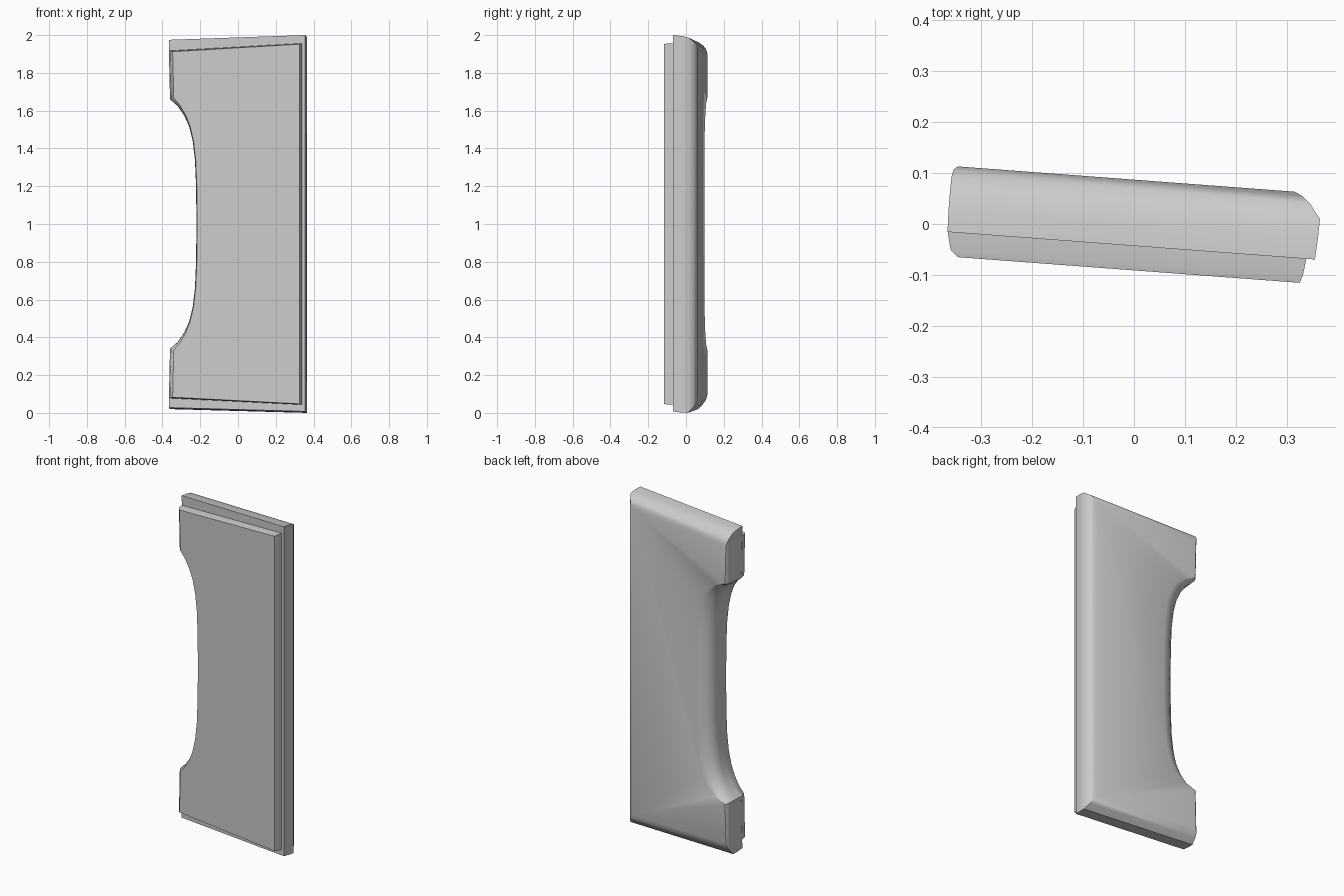
import bpy, bmesh, math

if "Cube" in bpy.data.objects:
    bpy.data.objects.remove(bpy.data.objects["Cube"])

grey = bpy.data.materials.new("plain grey")
grey.use_nodes = True
colour = (0.6, 0.6, 0.6, 1)
grey.diffuse_color = colour
grey.node_tree.nodes["Principled BSDF"].inputs["Base Color"].default_value = colour

# Lower half of the side cutout, from the tab corner to mid height
ARC = [(-0.36, 0.34), (-0.32, 0.375), (-0.285, 0.425), (-0.26, 0.48),
       (-0.24, 0.56), (-0.228, 0.66), (-0.222, 0.8), (-0.22, 1.0)]
CUTOUT = ARC + [(x, 2 - z) for x, z in reversed(ARC[:-1])]


def outline(top, bottom, right, tab, arc, tilt=0.0):
    """Panel outline with its edges pulled in; tilt pulls the left ends further."""
    half = len(CUTOUT) // 2
    pts = [(-0.366 + tab, 0.02 + bottom + tilt), (0.365 - right, bottom),
           (0.365 - right, 2 - top), (-0.366 + tab, 1.975 - top - tilt)]
    for i, (x, z) in enumerate(reversed(CUTOUT)):
        end = abs(i - half) / half
        pull = arc + (tab - arc) * end ** 4
        lift = math.copysign(0.35 * pull * end, i - half) if i != half else 0
        pts.append((x + pull, z - lift))
    return pts


def loft(name, layers):
    """Joins outlines at successive depths, following the slight slant of the panel."""
    bm = bmesh.new()
    rings = [[bm.verts.new((x, depth - 0.075 * x, z)) for x, z in outline(*edge)]
             for depth, *edge in layers]
    for a, b in zip(rings, rings[1:]):
        for i in range(len(a)):
            j = (i + 1) % len(a)
            bm.faces.new((a[i], a[j], b[j], b[i]))
    bm.faces.new(rings[0])
    bm.faces.new(rings[-1])
    bmesh.ops.recalc_face_normals(bm, faces=bm.faces)
    mesh = bpy.data.meshes.new(name)
    bm.to_mesh(mesh)
    bm.free()
    mesh.materials.append(grey)
    obj = bpy.data.objects.new(name, mesh)
    bpy.context.collection.objects.link(obj)
    bpy.ops.object.select_all(action='DESELECT')
    bpy.context.view_layer.objects.active = obj
    obj.select_set(True)
    bpy.ops.object.shade_smooth_by_angle(angle=math.radians(42))


# Each layer: depth, then pull of top, bottom, right, tab and cutout edges
loft("panel_body", [
    (-0.043, 0.0, 0.008, 0.01, 0.0, 0.0),
    (0.0, 0.004, 0.002, 0.004, 0.002, 0.0),
    (0.037, 0.012, 0.0, 0.0, 0.005, 0.005),
    (0.066, 0.032, 0.03, 0.02, 0.008, 0.035),
    (0.08, 0.05, 0.05, 0.035, 0.012, 0.065),
    (0.087, 0.075, 0.075, 0.05, 0.02, 0.09),
])

# Raised front plate, stepped in at the top, bottom and right
loft("front_plate", [
    (-0.091, 0.048, 0.048, 0.04, 0.02, 0.004, 0.015),
    (-0.077, 0.045, 0.045, 0.034, 0.006, 0.001, 0.015),
    (-0.04, 0.043, 0.043, 0.026, 0.0, 0.0, 0.015),
])
